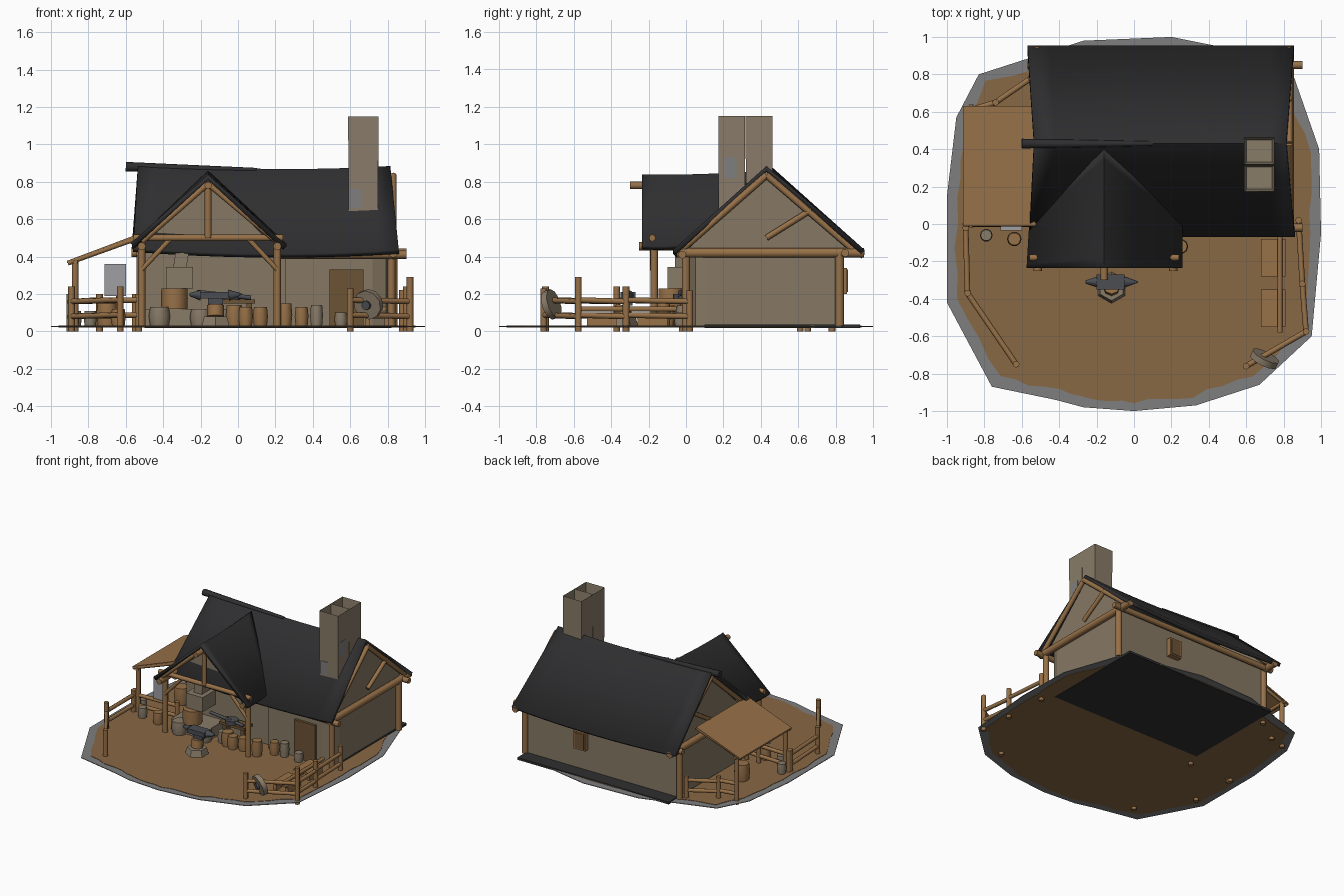
import bpy, bmesh, math, random
from mathutils import Vector, Matrix

random.seed(4)
if "Cube" in bpy.data.objects:
    bpy.data.objects.remove(bpy.data.objects["Cube"])


def material(name, *rgb):
    m = bpy.data.materials.new(name)
    m.use_nodes = True
    m.diffuse_color = (*rgb, 1)
    m.node_tree.nodes["Principled BSDF"].inputs["Base Color"].default_value = (*rgb, 1)
    return m


ROOF = material("charcoal roof", .028, .028, .03)
WALL = material("tan plaster", .24, .19, .125)
WOOD = material("brown timber", .31, .165, .065)
EARTH = material("brown earth", .25, .14, .06)
GREY = material("grey gravel", .21, .21, .21)
STONE = material("tan stone", .25, .2, .14)
DOOR = material("dark door wood", .15, .085, .035)
IRON = material("dark iron", .07, .075, .085)
SLAB = material("pale grey", .35, .35, .36)


def finish(name, bm, mat, smooth=False):
    bmesh.ops.recalc_face_normals(bm, faces=bm.faces)
    mesh = bpy.data.meshes.new(name)
    bm.to_mesh(mesh)
    bm.free()
    mesh.materials.append(mat)
    ob = bpy.data.objects.new(name, mesh)
    bpy.context.collection.objects.link(ob)
    if smooth:
        bpy.ops.object.select_all(action='DESELECT')
        ob.select_set(True)
        bpy.context.view_layer.objects.active = ob
        bpy.ops.object.shade_smooth_by_angle(angle=math.radians(50))
    return ob


def box(name, lo, hi, mat, tilt=None):
    lo, hi = Vector(lo), Vector(hi)
    bm = bmesh.new()
    bmesh.ops.create_cube(bm, size=1)
    bmesh.ops.scale(bm, vec=hi - lo, verts=bm.verts)
    if tilt:
        bmesh.ops.rotate(bm, verts=bm.verts, matrix=Matrix.Rotation(tilt[0], 3, tilt[1]))
    bmesh.ops.translate(bm, vec=(lo + hi) / 2, verts=bm.verts)
    return finish(name, bm, mat)


def log(name, p, q, r=.02, mat=WOOD, r2=None, sides=8):
    p, q = Vector(p), Vector(q)
    bm = bmesh.new()
    bmesh.ops.create_cone(bm, cap_ends=True, segments=sides, radius1=r,
                          radius2=r if r2 is None else r2, depth=(q - p).length)
    turn = (q - p).to_track_quat('Z', 'Y').to_matrix().to_4x4()
    bmesh.ops.transform(bm, matrix=Matrix.Translation((p + q) / 2) @ turn, verts=bm.verts)
    return finish(name, bm, mat, True)


def prism(name, points, offset, mat, caps=True):
    bm = bmesh.new()
    face = bm.faces.new([bm.verts.new(p) for p in points])
    grown = bmesh.ops.extrude_face_region(bm, geom=[face], use_keep_orig=True)
    bmesh.ops.translate(bm, vec=offset, verts=[v for v in grown["geom"] if isinstance(v, bmesh.types.BMVert)])
    return finish(name, bm, mat)


def roof(name, rails, sag, thick=.028, steps=12):
    """Sheet across several rails, each (start, end), dipping along its length."""
    bm = bmesh.new()
    rows = []
    for i in range(steps + 1):
        t = i / steps
        dip = Vector((0, 0, -sag * 4 * t * (1 - t)))
        rows.append([bm.verts.new(Vector(a).lerp(Vector(b), t) + dip) for a, b in rails])
    for r, s in zip(rows, rows[1:]):
        for k in range(len(r) - 1):
            bm.faces.new((r[k], r[k + 1], s[k + 1], s[k]))
    ob = finish(name, bm, ROOF, True)
    mod = ob.modifiers.new("thickness", 'SOLIDIFY')
    mod.thickness, mod.offset = thick, 0
    return ob


def barrel(name, x, y, z, r, h, mat=WOOD, bulge=1.15):
    bm = bmesh.new()
    rings = []
    for zz, rr in ((0, r), (h * .5, r * bulge), (h, r)):
        rings.append([bm.verts.new((x + rr * math.cos(a), y + rr * math.sin(a), z + zz))
                      for a in [k * math.tau / 10 for k in range(10)]])
    for a, b in zip(rings, rings[1:]):
        for k in range(10):
            bm.faces.new((a[k], a[(k + 1) % 10], b[(k + 1) % 10], b[k]))
    bm.faces.new(rings[0])
    bm.faces.new(rings[-1])
    return finish(name, bm, mat, True)


# Ground: gravel rim with a ragged earth patch, and the dark house floor
rim = [(-.27, .98), (.2, 1), (.5, .94), (.84, .83), (.99, .4), (1, -.05), (.95, -.6), (.67, -.86),
       (.33, -.97), (0, -1), (-.27, -.98), (-.42, -.94), (-.76, -.87), (-1, -.42), (-1, .15),
       (-.95, .57), (-.83, .8)]
prism("gravel_rim", [(x, y, .024) for x, y in rim], (0, 0, .005), GREY)
patch = []
for (ax, ay), (bx, by) in zip(rim, rim[1:] + rim[:1]):
    for t in (0, .25, .5, .75):
        s = random.uniform(.935, .96)
        patch.append(((ax + (bx - ax) * t) * s, (ay + (by - ay) * t) * s, .021))
prism("earth_patch", patch, (0, 0, .011), EARTH)
box("house_floor", (-.5, .1, .018), (.82, .93, .036), ROOF)

# Walls and gables
plan = [(-.5, .1), (.25, .1), (.25, .02), (.72, .02), (.79, .05), (.81, .11), (.81, .82), (-.5, .82)]
prism("house_walls", [(x, y, .03) for x, y in plan], (0, 0, .41), WALL)
for name, x in (("right_gable", .78), ("left_gable", -.5)):
    prism(name, [(x, .0, .43), (x, .88, .43), (x, .43, .835)], (.03, 0, 0), WALL)
prism("porch_gable", [(-.5, .03, .47), (.2, .03, .45), (-.16, .03, .8)], (0, .03, 0), WALL)
box("porch_back_wall", (-.5, .07, .03), (.23, .1, .49), WALL)

# Sagging roofs
roof("main_roof", [((-.56, -.06, .435), (.86, -.06, .425)), ((-.535, .43, .89), (.815, .43, .87)),
                   ((-.57, .945, .425), (.855, .945, .425))], .025)
roof("porch_roof", [((-.565, -.235, .46), (-.55, .02, .47)), ((-.16, -.235, .825), (-.16, .4, .845)),
                    ((.25, -.235, .45), (.25, .02, .46))], .008)
log("ridge_log", (-.6, .43, .88), (.1, .43, .862), .026, ROOF, .012)

# Twin hollow chimney flues with a collar
for n, y in enumerate((.245, .39)):
    bm = bmesh.new()
    bmesh.ops.create_cube(bm, size=1)
    bmesh.ops.scale(bm, vec=(.155, .14, .6), verts=bm.verts)
    bmesh.ops.translate(bm, vec=(.67, y, .85), verts=bm.verts)
    top = max(bm.faces, key=lambda f: f.calc_center_median().z)
    bmesh.ops.scale(bm, vec=(1.05, 1.02, 1), space=Matrix.Translation((-.67, -y, 0)), verts=top.verts)
    bmesh.ops.inset_region(bm, faces=[top], thickness=.018)
    bmesh.ops.translate(bm, vec=(0, 0, -.15), verts=top.verts)
    finish("chimney_flue_%d" % n, bm, STONE)
box("chimney_patch", (.6, .17, .66), (.66, .176, .76), GREY)
box("chimney_side_patch", (.745, .2, .82), (.752, .27, .93), GREY)

# Main timber frame
for x in (.83, -.52):
    log("gable_tie_beam", (x, -.05, .42), (x, .95, .42), .026)
    for y in (-.02, .89):
        log("gable_rafter", (x, y, .44), (x, .43, .835), .018)
    log("gable_brace", (x, .43, .5), (x, .67, .65), .016)
    log("back_corner_post", (x, .82, .03), (x, .82, .42), .024)
log("front_right_post", (.82, 0, .03), (.82, 0, .42), .022)
log("front_eave_beam", (.2, -.02, .41), (.9, -.02, .41), .022)
log("back_eave_beam", (-.57, .85, .42), (.9, .85, .42), .022)

# Porch frame
for side, x in ((-1, -.515), (1, .21)):
    log("porch_post", (x, -.17, .03), (x, -.17, .47), .02)
    log("porch_side_beam", (x, -.25, .455), (x, .08, .455), .022)
    log("porch_brace", (x, -.18, .33), (x - side * .15, -.18, .49), .013)
    log("porch_rafter", (x, -.205, .48), (-.16, -.205, .79), .016)
log("porch_cross_beam", (-.56, -.18, .5), (.24, -.18, .5), .018)
log("king_post", (-.16, -.19, .5), (-.16, -.19, .78), .018)
log("porch_ridge_log", (-.16, -.3, .78), (-.16, .05, .78), .02)

# Door and back window
box("door", (.49, .0, .03), (.67, .03, .33), DOOR)
box("back_window", (.28, .82, .2), (.38, .86, .34), WOOD)
box("window_shutter", (.29, .86, .21), (.37, .864, .33), DOOR)

# Side canopy with its posts, rails and hanging panel
prism("canopy", [(-.915, -.01, .365), (-.53, -.01, .51), (-.53, .63, .51), (-.915, .63, .365)],
      (0, 0, .012), WOOD)
for y in (.0, .61):
    log("canopy_post", (-.87, y, .02), (-.87, y, .38), .018)
    log("canopy_rafter", (-.91, y, .365), (-.52, y, .505), .013)
log("canopy_beam", (-.87, -.02, .37), (-.87, .64, .37), .013)
box("hanging_panel", (-.715, -.035, .19), (-.6, -.012, .36), SLAB)
log("panel_post", (-.635, 0, .03), (-.635, 0, .24), .018)


# Yard fences
def fence(name, path, heights):
    for (x, y), h in zip(path, heights):
        log(name + "_post", (x, y, 0), (x, y, h), .018)
    for (ax, ay), (bx, by) in zip(path, path[1:]):
        for z in (.08, .16):
            log(name + "_rail", (ax, ay, z), (bx, by, z + .008), .015)


fence("right_fence", [(.88, .02), (.9, -.32), (.92, -.575), (.6, -.76)], (.22, .24, .29, .23))
fence("left_fence", [(-.9, -.02), (-.89, -.37), (-.63, -.75)], (.2, .24, .24))
fence("back_fence", [(-.87, .61), (-.74, .65), (-.55, .78)], (.2, .2, .2))
fence("front_left_rail", [(-.9, -.0), (-.53, .0)], (.2, .2))
log("round_shield", (.69, -.735, .14), (.705, -.705, .15), .08, STONE, sides=10)
log("shield_boss", (.682, -.75, .138), (.69, -.735, .14), .025, IRON)

# Hearth in the porch
box("hearth_base", (-.5, -.12, .03), (-.17, .07, .12), STONE)
barrel("hearth_stone_left", -.42, -.13, .03, .05, .1, STONE)
barrel("hearth_stone_right", -.2, -.13, .03, .05, .09, STONE)
barrel("fire_bowl", -.34, -.08, .12, .07, .11, WOOD, 1.02)
box("hearth_hood", (-.385, -.1, .23), (-.24, .06, .345), STONE)
box("hearth_flue", (-.34, -.06, .34), (-.27, .05, .42), STONE, (.15, 'Y'))

# Workbench and tools
box("workbench_top", (-.13, -.05, .15), (.09, .05, .17), DOOR)
for x in (-.1, .06):
    box("workbench_leg", (x - .015, -.03, .03), (x + .015, .03, .15), DOOR)
log("bench_tool", (-.22, -.03, .21), (.07, -.03, .18), .012, IRON)
log("bellows", (-.04, -.02, .17), (-.04, -.02, .2), .05, IRON)

# Anvil on its stump
log("anvil_stump_base", (-.12, -.34, .03), (-.12, -.34, .08), .085, STONE, .07, 6)
log("anvil_stump", (-.12, -.34, .08), (-.12, -.33, .14), .045, WOOD)
box("anvil_waist", (-.16, -.335, .14), (-.08, -.285, .18), IRON)
box("anvil_face", (-.2, -.35, .175), (-.05, -.27, .21), IRON)
log("anvil_horn", (-.05, -.31, .193), (.02, -.31, .2), .03, IRON, .004)
log("anvil_heel", (-.2, -.31, .193), (-.26, -.31, .197), .028, IRON, .008)

# Barrels and buckets around the yard
for x, y, r, h in ((.25, -.12, .035, .12), (.34, -.03, .032, .1), (.42, -.02, .03, .11), (.12, -.1, .035, .1),
                   (.04, -.12, .035, .1), (-.02, -.1, .04, .11), (-.64, -.08, .034, .09),
                   (-.79, -.06, .03, .08), (-.87, .05, .03, .08), (.55, -.03, .03, .07),
                   (-.08, -.08, .03, .09), (-.7, .3, .05, .13)):
    barrel("barrel", x, y, .03, r, h, STONE if r == .03 else WOOD)

# Plank benches beside the right fence
for y in (-.28, -.55):
    box("plank_bench", (.68, y, .085), (.81, y + .2, .1), WOOD)
    for x in (.695, .795):
        box("bench_leg", (x - .012, y + .02, .03), (x + .012, y + .18, .085), WOOD)
log("long_pole", (.78, -.05, .12), (.78, -.58, .12), .014)
